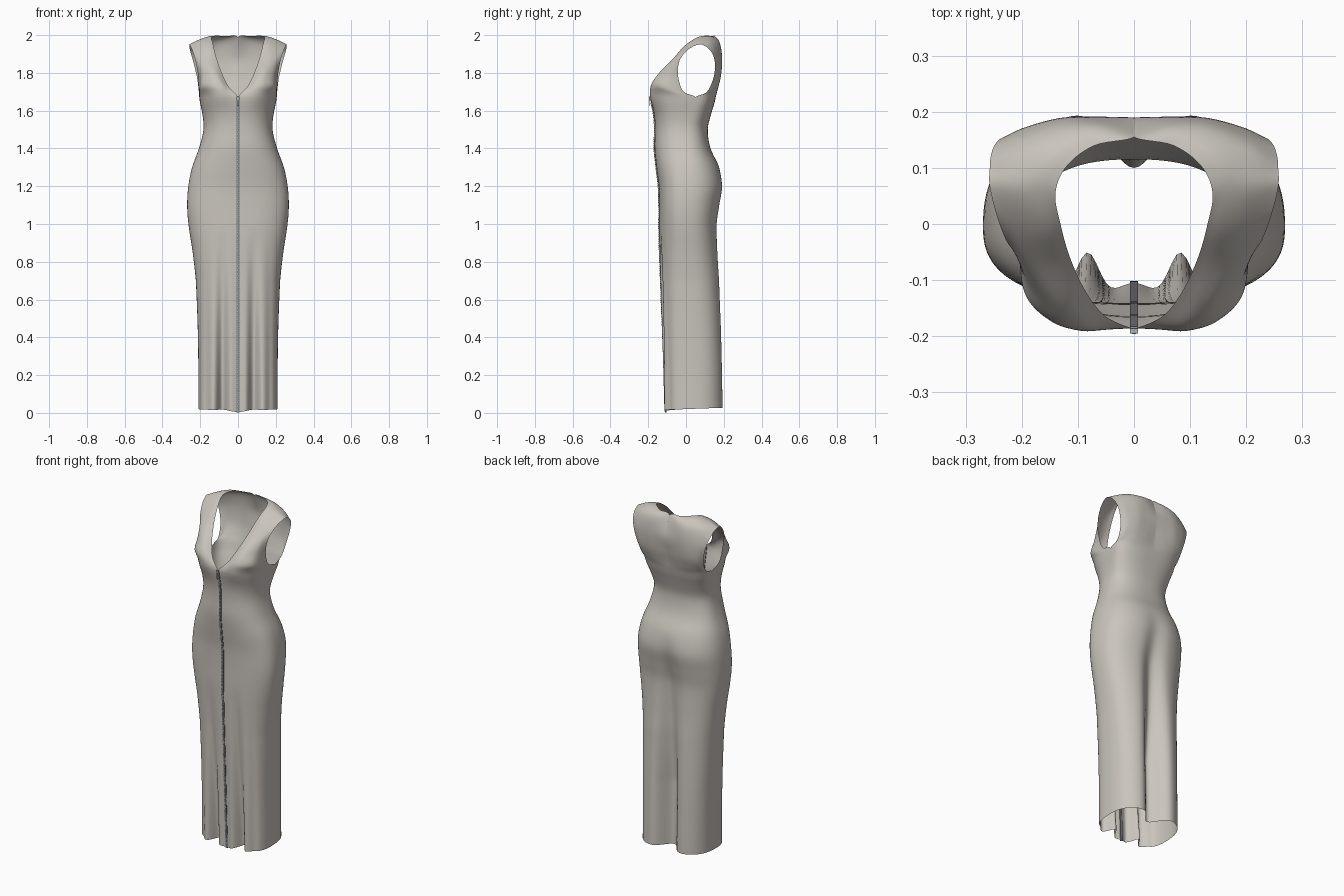
import bpy, bmesh, math
from mathutils import Vector

if "Cube" in bpy.data.objects:
    bpy.data.objects.remove(bpy.data.objects["Cube"])

N = 40      # columns from centre line to side
ROWS = 70   # rows from hem to bust


def material(name, rgb):
    m = bpy.data.materials.new(name)
    m.diffuse_color = (*rgb, 1)
    m.use_nodes = True
    m.node_tree.nodes["Principled BSDF"].inputs["Base Color"].default_value = m.diffuse_color
    return m


FABRIC = material("warm grey fabric", (0.59, 0.555, 0.51))
METAL = material("zip metal", (0.42, 0.44, 0.47))
TAPE = material("zip tape", (0.2, 0.2, 0.21))


def catmull(a, b, c, d, t):
    return 0.5 * (2 * b + (c - a) * t + (2 * a - 5 * b + 4 * c - d) * t * t
                  + (3 * b - a - 3 * c + d) * t ** 3)


def gauss(v, w):
    return math.exp(-(v / w) ** 2)


# Body profile: height, half width, widest y, front y, back y, roundness
PROFILE = [Vector(p) for p in (
    (0.02, .209, .03, -.137, .208, .75), (0.4, .212, .03, -.138, .200, .75),
    (0.7, .223, .02, -.140, .187, .78), (0.85, .240, .01, -.141, .176, .8),
    (1.0, .262, .00, -.141, .170, .8), (1.1, .269, -.005, -.141, .183, .8),
    (1.2, .263, .00, -.144, .196, .8), (1.3, .243, .00, -.156, .176, .82),
    (1.4, .207, .00, -.166, .130, .83), (1.5, .183, .00, -.164, .115, .82),
    (1.57, .187, .02, -.168, .130, .77), (1.67, .205, .05, -.186, .157, .68))]


def profile(z):
    n = len(PROFILE)
    i = max(k for k in range(n - 1) if PROFILE[k][0] <= z + 1e-9 or k == 0)
    t = (z - PROFILE[i][0]) / (PROFILE[i + 1][0] - PROFILE[i][0])
    g = lambda k: PROFILE[min(max(k, 0), n - 1)]
    return catmull(g(i - 1), g(i), g(i + 1), g(i + 2), t)


def ring_point(z, u, back=False):
    """Point on the body, u = 0 at the centre line and 1 at the side."""
    _, w, yc, yf, yb, e = profile(z)
    th = math.pi / 2 * u ** 1.3 / (u ** 1.3 + (1 - u) ** 1.3)
    x = w * math.sin(th) ** e
    c = max(math.cos(th), 0) ** e if u < 1 else 0
    fold = max(0, (0.98 - z) / 0.96) ** 1.15
    if back:
        y = yc + (yb - yc) * c
        amp = min(1, max(0, (1.3 - z) / 0.9))
        y -= 0.1 * amp * gauss(x, 0.058)
    else:
        y = yc + (yf - yc) * c
        y += fold * (0.08 * gauss(x - 0.082, 0.028) + 0.032 * gauss(x, 0.045))
        y += 0.012 * fold * gauss(x - 0.165, 0.018)
        y -= 0.012 * gauss(x - 0.1, 0.05) * gauss(z - 1.7, 0.07)
    drop = max(0, 1 - z / 0.3)
    z += drop * (0.04 * y - (0 if back else 0.012 * gauss(x, 0.05)))
    return Vector((x, y, z))


# Bodice rows, neck edge to armhole edge: up the front, over the shoulder
FRONT = [
    [(.05, -.165, 1.728), (.09, -.186, 1.73), (.145, -.175, 1.73), (.195, -.122, 1.725), (.207, -.014, 1.702)],
    [(.085, -.122, 1.798), (.115, -.145, 1.795), (.15, -.14, 1.795), (.19, -.105, 1.79), (.211, -.042, 1.785)],
    [(.114, -.06, 1.878), (.14, -.073, 1.87), (.17, -.075, 1.865), (.2, -.06, 1.865), (.225, -.034, 1.865)],
    [(.131, .0, 1.947), (.155, -.008, 1.943), (.185, -.008, 1.935), (.215, -.003, 1.925), (.243, .01, 1.922)],
    [(.14, .055, 1.986), (.165, .055, 1.982), (.195, .057, 1.975), (.225, .06, 1.964), (.257, .066, 1.95)],
]
# Back neck, then down the back
BACK = [
    [(.12, .103, 1.997), (.155, .106, 1.993), (.19, .106, 1.98), (.225, .104, 1.963), (.257, .1, 1.943)],
    [(.07, .14, 1.994), (.115, .148, 1.988), (.16, .148, 1.974), (.21, .138, 1.953), (.255, .122, 1.925)],
    [(0, .155, 1.988), (.065, .176, 1.966), (.13, .178, 1.945), (.195, .162, 1.92), (.247, .143, 1.895)],
    [(0, .189, 1.88), (.065, .191, 1.88), (.13, .189, 1.87), (.195, .172, 1.855), (.232, .154, 1.84)],
    [(0, .18, 1.79), (.065, .184, 1.785), (.13, .183, 1.78), (.185, .167, 1.77), (.215, .143, 1.765)],
    [(0, .166, 1.72), (.08, .17, 1.72), (.14, .162, 1.715), (.19, .138, 1.71), (.207, .108, 1.697)],
]


def smooth_row(keys):
    """Spread five key points over N + 1 columns."""
    k = [Vector(p) for p in keys]
    k = [2 * k[0] - k[1]] + k + [2 * k[-1] - k[-2]]
    out = []
    for j in range(N + 1):
        s = 4 * j / N
        i = min(int(s), 3)
        out.append(catmull(*k[i:i + 4], s - i))
    return out


def body_row(z, back):
    return [ring_point(z, j / N, back) for j in range(N + 1)]


def add_sheet(bm, rows):
    grid = [[bm.verts.new(p) for p in r] for r in rows]
    for a, b in zip(grid, grid[1:]):
        for j in range(N):
            bm.faces.new((a[j], a[j + 1], b[j + 1], b[j]))


def finish(name, bm, mat, smooth=True):
    me = bpy.data.meshes.new(name)
    bm.to_mesh(me)
    bm.free()
    me.materials.append(mat)
    if smooth:
        for p in me.polygons:
            p.use_smooth = True
    ob = bpy.data.objects.new(name, me)
    bpy.context.collection.objects.link(ob)
    return ob


# Dress: front and back of the body, then the bodice, as one half mirrored
bm = bmesh.new()
heights = [0.02 + 1.65 * i / ROWS for i in range(ROWS + 1)]
for back in (False, True):
    add_sheet(bm, [body_row(z, back) for z in heights])

keys = ([body_row(1.6, False), body_row(1.67, False)]
        + [smooth_row(r) for r in FRONT + BACK]
        + [body_row(1.67, True), body_row(1.6, True)])
STEP = 7
rows = []
for i in range(1, len(keys) - 2):
    for s in range(STEP):
        rows.append([catmull(*(keys[i + d][j] for d in (-1, 0, 1, 2)), s / STEP)
                     for j in range(N + 1)])
rows.append(keys[-2])
for r in rows:
    for p in r:
        p.x = max(p.x, 0)
add_sheet(bm, rows)

half = bm.verts[:] + bm.edges[:] + bm.faces[:]
copy = bmesh.ops.duplicate(bm, geom=half)["geom"]
for v in copy:
    if isinstance(v, bmesh.types.BMVert):
        v.co.x = -v.co.x
bmesh.ops.remove_doubles(bm, verts=bm.verts[:], dist=2e-4)
bmesh.ops.recalc_face_normals(bm, faces=bm.faces[:])
finish("dress", bm, FABRIC)


# Zip down the centre front
def centre(z):
    return ring_point(max(z, 0.02), 0).y


def add_box(bm, pos, size):
    vs = bmesh.ops.create_cube(bm, size=1)["verts"]
    for v in vs:
        v.co = Vector(pos) + Vector([a * b for a, b in zip(v.co, size)])


bm = bmesh.new()
prev = None
for i in range(81):
    z = 0.002 + 1.67 * i / 80
    y = centre(z)
    cur = [bm.verts.new((x, y + d, z)) for x, d in
           ((-.007, -.003), (.007, -.003), (.007, .003), (-.007, .003))]
    if prev:
        for k in range(4):
            m = (k + 1) % 4
            bm.faces.new((prev[k], prev[m], cur[m], cur[k]))
    prev = cur
bmesh.ops.recalc_face_normals(bm, faces=bm.faces[:])
finish("zip_tape", bm, TAPE, False)

bm = bmesh.new()
for i in range(165):
    z = 0.006 + 0.01 * i
    add_box(bm, (0.0012 * (-1) ** i, centre(z) - 0.004, z), (0.007, 0.004, 0.0075))
finish("zip_teeth", bm, METAL, False)

# Slider and hanging pull tab
bm = bmesh.new()
add_box(bm, (0, centre(1.664) - 0.005, 1.664), (0.014, 0.009, 0.02))
add_box(bm, (0, centre(1.65) - 0.011, 1.642), (0.008, 0.003, 0.036))
finish("zip_slider", bm, METAL, False)
